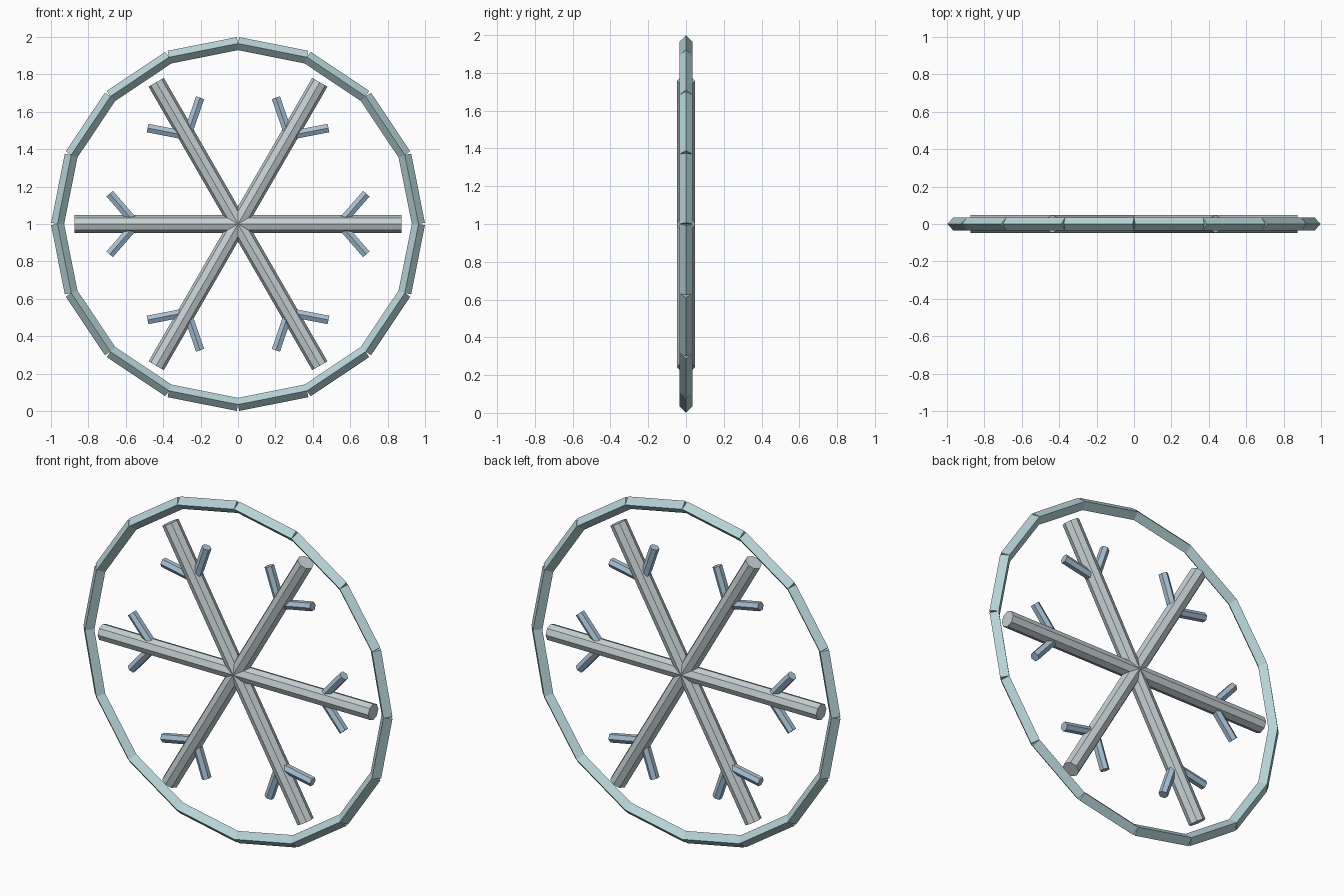
import bpy
from math import sin, cos, radians, atan2
from mathutils import Vector

if "Cube" in bpy.data.objects:
    bpy.data.objects.remove(bpy.data.objects["Cube"])

CENTRE_Z = 1.0


def material(name, rgb):
    m = bpy.data.materials.new(name)
    m.diffuse_color = (*rgb, 1)
    m.use_nodes = True
    m.node_tree.nodes["Principled BSDF"].inputs["Base Color"].default_value = m.diffuse_color
    return m


def polar(r, deg):
    a = radians(deg)
    return Vector((r * cos(a), 0, CENTRE_Z + r * sin(a)))


def rod(name, a, b, radius, sides, mat):
    # flat-shaded bar in the XZ plane, with one edge facing front
    d = b - a
    bpy.ops.mesh.primitive_cylinder_add(
        vertices=sides, radius=radius, depth=d.length,
        location=(a + b) / 2, rotation=(0, atan2(d.x, d.z), 0))
    ob = bpy.context.object
    ob.name = name
    ob.data.materials.append(mat)


rim_mat = material("rim_teal", (0.47, 0.66, 0.69))
spoke_mat = material("spoke_grey", (0.56, 0.63, 0.65))
twig_mat = material("twig_blue", (0.38, 0.53, 0.66))

# Outer rim: 16 straight diamond-section bars
for i in range(16):
    rod(f"rim_segment_{i + 1}", polar(0.965, i * 22.5),
        polar(0.965, (i + 1) * 22.5), 0.035, 4, rim_mat)

# Six arms, each with a pair of side twigs
for i in range(6):
    ang = i * 60
    rod(f"arm_{i + 1}", polar(0, 0), polar(0.875, ang), 0.047, 8, spoke_mat)
    root = polar(0.545, ang)
    for side, label in ((1, "left"), (-1, "right")):
        t = radians(ang + side * 49)
        tip = root + 0.215 * Vector((cos(t), 0, sin(t)))
        rod(f"twig_{i + 1}_{label}", root, tip, 0.0265, 6, twig_mat)
